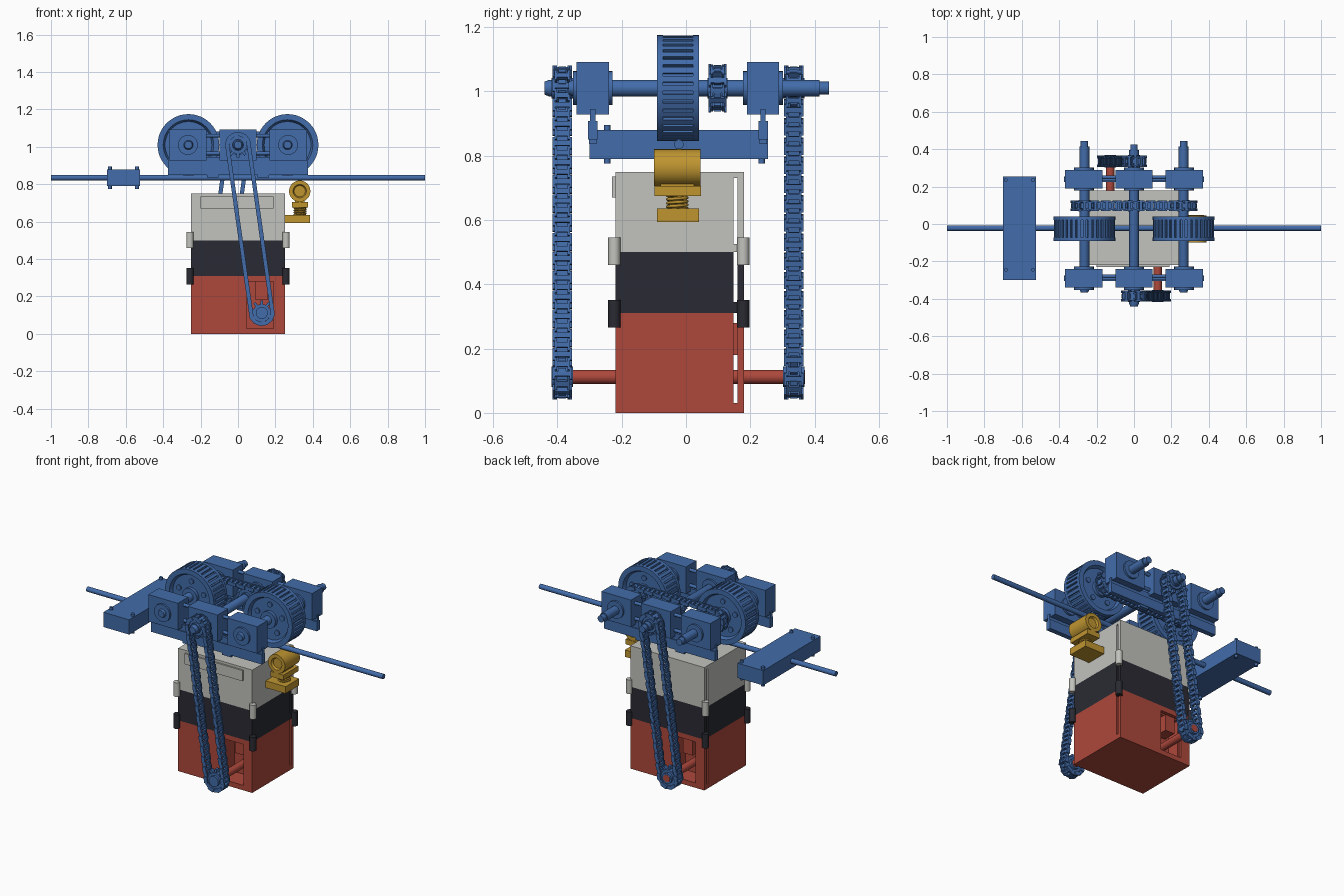
import bpy, bmesh, math
from mathutils import Matrix, Vector

if "Cube" in bpy.data.objects:
    bpy.data.objects.remove(bpy.data.objects["Cube"])


def material(name, rgb):
    m = bpy.data.materials.new(name)
    m.diffuse_color = (*rgb, 1)
    m.use_nodes = True
    m.node_tree.nodes["Principled BSDF"].inputs["Base Color"].default_value = m.diffuse_color
    return m


BLUE = material("blue", (0.055, 0.15, 0.40))
RED = material("red", (0.42, 0.065, 0.045))
GREY = material("light grey", (0.54, 0.54, 0.51))
BLACK = material("charcoal", (0.023, 0.024, 0.033))
GOLD = material("gold", (0.52, 0.30, 0.03))


def finish(name, bm, mat, smooth=False):
    bmesh.ops.recalc_face_normals(bm, faces=bm.faces)
    me = bpy.data.meshes.new(name)
    bm.to_mesh(me)
    bm.free()
    me.materials.append(mat)
    if smooth:
        me.shade_smooth()
        me.set_sharp_from_angle(angle=math.radians(35))
    ob = bpy.data.objects.new(name, me)
    bpy.context.collection.objects.link(ob)
    return ob


def add_box(bm, lo, hi, mtx=Matrix()):
    c = [(a + b) / 2 for a, b in zip(lo, hi)]
    s = [b - a for a, b in zip(lo, hi)]
    bmesh.ops.create_cube(bm, size=1, matrix=mtx @ Matrix.Translation(c) @ Matrix.Diagonal((*s, 1)))


def boxes(name, mat, *pairs):
    bm = bmesh.new()
    for lo, hi in pairs:
        add_box(bm, lo, hi)
    return finish(name, bm, mat)


def lathe(name, mat, origin, profile, axis="Y", seg=32):
    """Revolve (radius, distance) points around an axis through origin."""
    bm = bmesh.new()
    rings = []
    for r, d in profile:
        ring = []
        for i in range(seg):
            a = 2 * math.pi * i / seg
            u, v = r * math.cos(a), r * math.sin(a)
            p = {"X": (d, u, v), "Y": (u, d, v), "Z": (u, v, d)}[axis]
            ring.append(bm.verts.new(Vector(origin) + Vector(p)))
        rings.append(ring)
    for a, b in zip(rings, rings[1:]):
        for i in range(seg):
            j = (i + 1) % seg
            bm.faces.new((a[i], a[j], b[j], b[i]))
    bm.faces.new(rings[0])
    bm.faces.new(rings[-1])
    return finish(name, bm, mat, True)


def rod(name, mat, origin, r, d0, d1, axis="Y", seg=24):
    return lathe(name, mat, origin, [(r, d0), (r, d1)], axis, seg)


def cut(ob, *pairs):
    for lo, hi in pairs:
        cutter = boxes("cutter", RED, (lo, hi))
        mod = ob.modifiers.new("cut", "BOOLEAN")
        mod.operation, mod.solver, mod.object = "DIFFERENCE", "EXACT", cutter
        bpy.context.view_layer.objects.active = ob
        bpy.ops.object.modifier_apply(modifier=mod.name)
        bpy.data.objects.remove(cutter)


# Stacked case: each tier has a narrow see-through slot along its back
base = boxes("case_base", RED, ((-.25, -.22, 0), (.25, .18, .31)))
cut(base, ((-.3, .147, .03), (.3, .16, .4)),
    ((.045, -.3, .03), (.19, -.1, .28)), ((-.19, .07, .03), (-.045, .3, .28)))
middle = boxes("case_middle", BLACK, ((-.25, -.22, .31), (.25, .18, .5)))
cut(middle, ((-.3, .147, .345), (.3, .16, .6)))
top = boxes("case_top", GREY, ((-.25, -.22, .5), (.25, .18, .75)))
cut(top, ((-.3, .147, .525), (.3, .16, .73)))
boxes("case_handle", GREY, ((-.2, -.23, .67), (.19, -.22, .735)))

# Corner latches
for sx in (-1, 1):
    for y in (-.223, .178):
        for nm, mat, z in (("upper_latch", GREY, .46), ("lower_latch", BLACK, .265)):
            rod(nm, mat, (sx * .257, y, z), .019, 0, .086, "Z", 12)

# Motors and drive shafts inside the base
for s in (-1, 1):
    y0, y1 = sorted((s * .08, s * .16))
    boxes("motor", RED, ((-s * .125 - .032, y0, .18), (-s * .125 + .032, y1, .28)))
    y0, y1 = sorted((s * .06, s * .37))
    rod("drive_shaft", RED, (-s * .127, 0, .112), .022, y0, y1)

# Suspension rope and weight box
rod("rope", BLUE, (0, -.022, .835), .015, -1, 1, "X", 16)
boxes("weight_box", BLUE, ((-.7, -.3, .79), (-.525, .255, .88)))
for x in (-.69 + .005, -.54):
    for y in (-.245, .235):
        rod("weight_bolt", BLUE, (x, y, 0), .01, .775, .895, "Z", 12)

# Carriage rails, bearing blocks and tie bars
for yr, y0, y1 in ((-.29, -.34, -.24), (.24, .19, .29)):
    boxes("rail", BLUE, ((-.375, yr - .015, .85), (.375, yr + .015, .908)),
          ((-.375, yr - .008, .9), (.375, yr + .008, .945)))
    boxes("rail_foot", BLUE, *[((x - .03, yr - .012, .836), (x + .03, yr + .012, .855))
                               for x in (-.135, .135)])
    for z in (.965, 1.06):
        rod("tie_bar", BLUE, (0, yr + .01, z), .01, -.19, .19, "X", 12)
    for x in (-.268, 0, .268):
        boxes("bearing_block", BLUE, ((x - .1, y0, .928), (x + .1, y1, 1.092)))
        rod("bearing_collar", BLUE, (x, 0, 1.01), .053, y0 - .012, y1 + .012)

# Axles with stepped ends
for x, a, b in ((-.265, -.36, .445), (0, -.435, .425), (.265, -.36, .445)):
    lathe("axle", BLUE, (x, 0, 1.01),
          [(.02, a - .005), (.026, a + .01), (.026, b - .03), (.02, b - .03), (.02, b)])

# Grooved drive wheels
for x in (-.265, .265):
    lathe("wheel", BLUE, (x, -.025, 1.01),
          [(.05, -.065), (.05, -.045), (.125, -.045), (.135, -.065), (.165, -.065),
           (.165, -.047), (.152, -.047), (.152, .047), (.165, .047), (.165, .065),
           (.135, .065), (.125, .045), (.05, .045), (.05, .065)], seg=48)
    bm = bmesh.new()
    for i in range(36):
        m = Matrix.Translation((x, -.025, 1.01)) @ Matrix.Rotation(i * math.tau / 36, 4, "Y")
        add_box(bm, (-.009, -.05, .145), (.009, .05, .164), m)
    finish("wheel_tread", bm, BLUE)
    for i in range(5):
        a = i * math.tau / 5 + .3
        rod("wheel_boss", BLUE, (x + .088 * math.cos(a), -.025, 1.01 + .088 * math.sin(a)),
            .016, -.052, .052, seg=12)


def chain(name, a, b, y, width, r, pitch=.03):
    """Link loop around two equal sprockets lying in the x-z plane."""
    a, b = Vector(a), Vector(b)
    length = (b - a).length
    d = (b - a) / length
    n = Vector((-d.y, d.x))
    total = 2 * length + math.tau * r
    count = 2 * round(total / pitch / 2)
    step = total / count
    bm = bmesh.new()
    for i in range(count):
        s = i * step
        if s < length:
            p, t = a + d * s + n * r, d
        elif s < length + math.pi * r:
            w = (s - length) / r
            p = b + r * (n * math.cos(w) + d * math.sin(w))
            t = d * math.cos(w) - n * math.sin(w)
        elif s < 2 * length + math.pi * r:
            p, t = b - d * (s - length - math.pi * r) - n * r, -d
        else:
            w = (s - 2 * length - math.pi * r) / r
            p = a - r * (n * math.cos(w) + d * math.sin(w))
            t = -d * math.cos(w) + n * math.sin(w)
        m = Matrix.Translation((p.x, y, p.y)) @ Matrix.Rotation(-math.atan2(t.y, t.x), 4, "Y")
        edge = width / 2 - (.006 if i % 2 else 0)
        for sy in (-1, 1):
            lo, hi = sorted((sy * edge, sy * (edge - .008)))
            add_box(bm, (-step * .62, lo, -.011), (step * .62, hi, .011), m)
        add_box(bm, (-.008, -edge, -.008), (.008, edge, .008), m)
    finish(name, bm, BLUE)


def sprocket(x, z, y, width, r, teeth=10):
    bm = bmesh.new()
    for i in range(teeth):
        m = Matrix.Translation((x, y, z)) @ Matrix.Rotation(i * math.tau / teeth, 4, "Y")
        add_box(bm, (-.007, -width * .2, 0), (.007, width * .2, r + .01), m)
    finish("sprocket_teeth", bm, BLUE)
    rod("sprocket", BLUE, (x, y, z), r - .01, -width * .32, width * .32, seg=20)
    rod("sprocket_hub", BLUE, (x, y, z), .032, -width * .55, width * .55, seg=20)


# Two long drive chains and one horizontal linking chain
for s, y in ((1, -.385), (-1, .335)):
    chain("drive_chain", (0, 1.01), (s * .127, .112), y, .06, .057)
    sprocket(0, 1.01, y, .06, .057)
    sprocket(s * .127, .112, y, .06, .057)
chain("link_chain", (-.265, 1.01), (.265, 1.01), .098, .056, .062)
for x in (-.265, 0, .265):
    sprocket(x, 1.01, .098, .056, .062)

# Sprung roller on the side of the case
lathe("roller", GOLD, (.33, 0, .763),
      [(.03, -.088), (.036, -.1), (.057, -.1), (.057, .045), (.036, .045), (.03, .033)])
boxes("roller_bracket", GOLD, ((.288, -.098, .675), (.375, .047, .706)),
      ((.305, -.08, .7), (.355, .025, .73)))
boxes("roller_base", GOLD, ((.248, -.09, .593), (.385, .04, .635)))
rod("spring_core", GOLD, (.332, -.027, 0), .02, .63, .68, "Z", 16)
cu = bpy.data.curves.new("spring", "CURVE")
cu.dimensions, cu.bevel_depth, cu.bevel_resolution = "3D", .005, 2
sp = cu.splines.new("POLY")
sp.points.add(64)
for i, p in enumerate(sp.points):
    a = i * math.tau / 16
    p.co = (.332 + .03 * math.cos(a), -.027 + .03 * math.sin(a), .633 + .045 * i / 64, 1)
cu.materials.append(GOLD)
bpy.context.collection.objects.link(bpy.data.objects.new("spring", cu))
